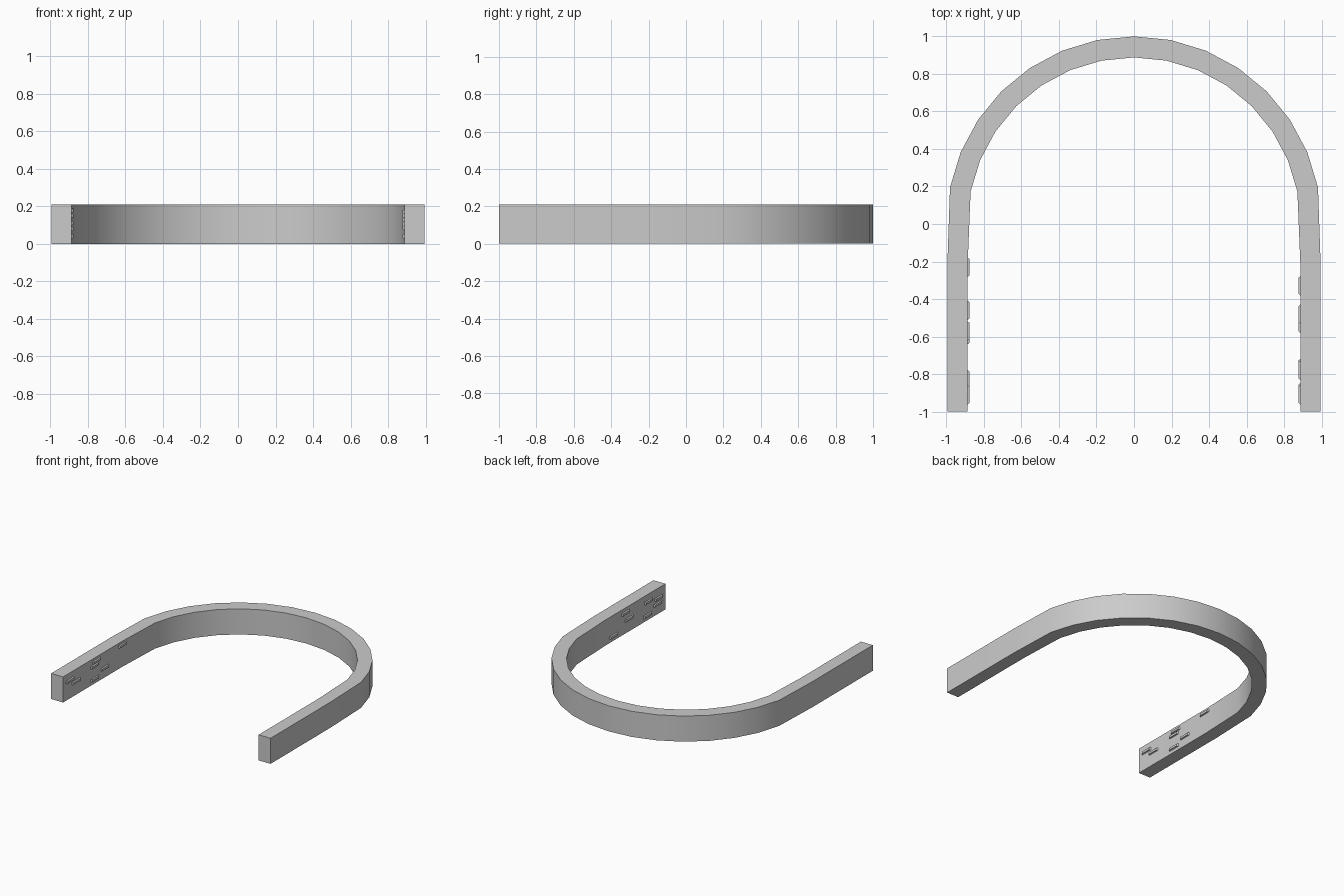
import bpy, bmesh, math

if "Cube" in bpy.data.objects:
    bpy.data.objects.remove(bpy.data.objects["Cube"])

H = 0.21          # wall height
R_OUT, R_IN = 1.0, 0.888
LEG_OUT, LEG_IN = 0.995, 0.887

grey = bpy.data.materials.new("stone_grey")
grey.diffuse_color = (0.6, 0.6, 0.6, 1)
grey.use_nodes = True
grey.node_tree.nodes["Principled BSDF"].inputs["Base Color"].default_value = grey.diffuse_color


def make_object(name, bm):
    bmesh.ops.recalc_face_normals(bm, faces=bm.faces)
    me = bpy.data.meshes.new(name)
    bm.to_mesh(me)
    bm.free()
    me.materials.append(grey)
    ob = bpy.data.objects.new(name, me)
    bpy.context.collection.objects.link(ob)
    return ob


def u_path(r, leg):
    """Open U outline: right leg, faceted half circle, left leg."""
    arc = [(r * math.cos(math.pi * i / 16), r * math.sin(math.pi * i / 16))
           for i in range(1, 16)]
    return [(leg, -1), (leg, -0.22)] + arc + [(-leg, -0.22), (-leg, -1)]


# U-shaped wall: a rectangular section swept along the outline
bm = bmesh.new()
rings = []
for (ox, oy), (ix, iy) in zip(u_path(R_OUT, LEG_OUT), u_path(R_IN, LEG_IN)):
    rings.append([bm.verts.new(p) for p in
                  ((ox, oy, 0), (ox, oy, H), (ix, iy, H), (ix, iy, 0))])
for a, b in zip(rings, rings[1:]):
    for k in range(4):
        n = (k + 1) % 4
        bm.faces.new((a[k], a[n], b[n], b[k]))
bm.faces.new(rings[0])
bm.faces.new(rings[-1])
wall = make_object("arch_wall", bm)
bpy.context.view_layer.objects.active = wall
wall.select_set(True)
bpy.ops.object.shade_smooth_by_angle(angle=math.radians(30))


# Raised bricks on the inner leg faces: shallow tapered blocks
def bricks(name, side, spots):
    bm = bmesh.new()
    for y, z in spots:
        loops = []
        for x, hy, hz in ((LEG_IN + 0.004, 0.055, 0.013), (LEG_IN - 0.011, 0.042, 0.009)):
            loops.append([bm.verts.new((side * x, y + sy * hy, z + sz * hz))
                          for sy, sz in ((-1, -1), (1, -1), (1, 1), (-1, 1))])
        for k in range(4):
            n = (k + 1) % 4
            bm.faces.new((loops[0][k], loops[0][n], loops[1][n], loops[1][k]))
        bm.faces.new(loops[0])
        bm.faces.new(loops[1])
    make_object(name, bm)


bricks("left_bricks", -1, [(-0.23, 0.18), (-0.46, 0.08), (-0.57, 0.178), (-0.59, 0.147),
                           (-0.59, 0.04), (-0.83, 0.11), (-0.91, 0.15)])
bricks("right_bricks", 1, [(-0.33, 0.04), (-0.48, 0.17), (-0.53, 0.105), (-0.77, 0.04),
                           (-0.78, 0.15), (-0.90, 0.085), (-0.91, 0.128)])
